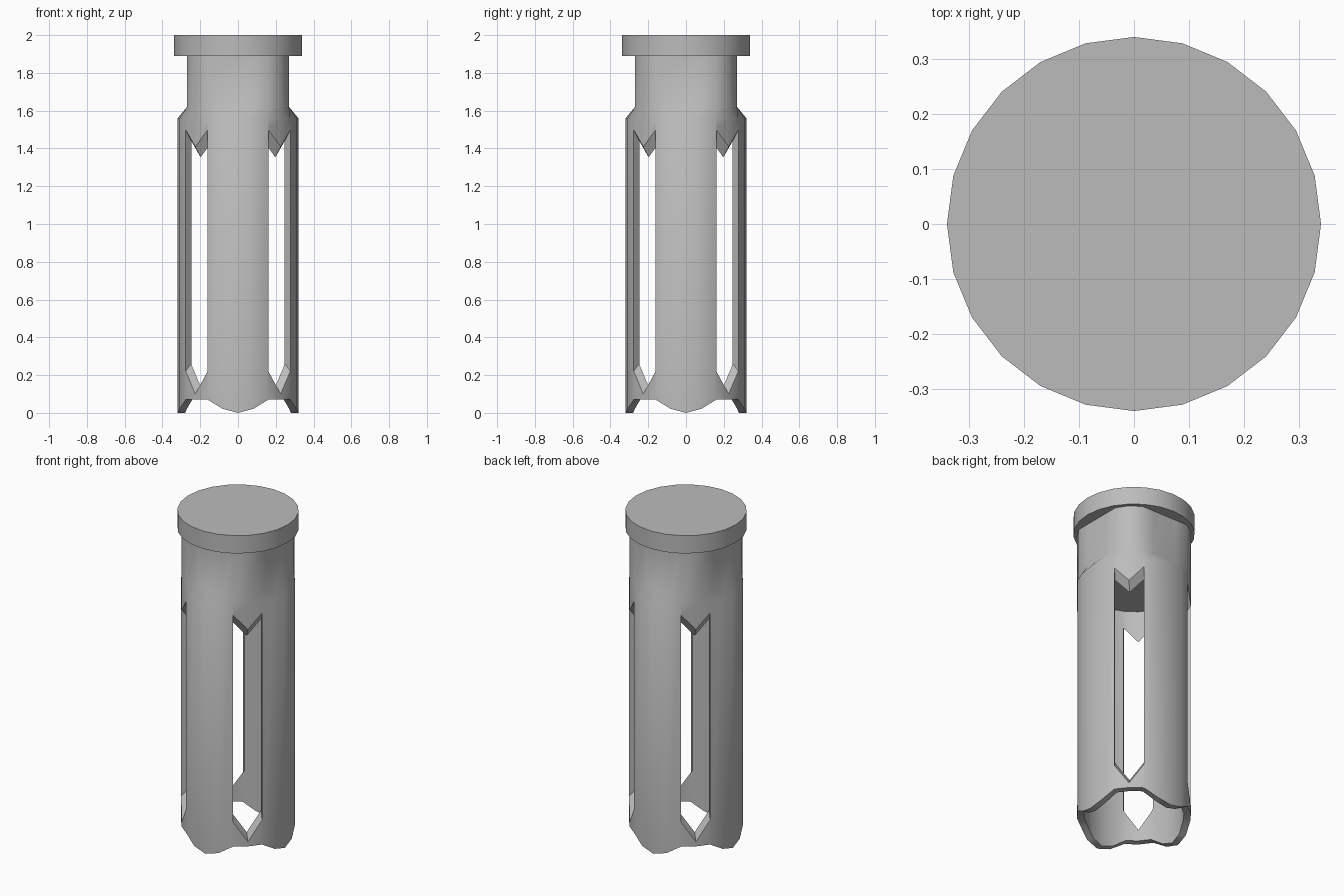
import bpy, bmesh
from math import sin, cos, pi, radians

SIDES = 24
R_BODY, R_BORE, R_CAP, FLAT = 0.32, 0.28, 0.34, 0.27

if "Cube" in bpy.data.objects:
    bpy.data.objects.remove(bpy.data.objects["Cube"])

metal = bpy.data.materials.new("grey metal")
metal.use_nodes = True
metal.diffuse_color = (0.5, 0.5, 0.5, 1)
metal.node_tree.nodes["Principled BSDF"].inputs["Base Color"].default_value = (0.5, 0.5, 0.5, 1)


def loft(name, rings):
    """Skin a list of equal-length point rings and close both ends."""
    bm = bmesh.new()
    loops = [[bm.verts.new(p) for p in ring] for ring in rings]
    n = len(loops[0])
    for a, b in zip(loops, loops[1:]):
        for i in range(n):
            j = (i + 1) % n
            bm.faces.new((a[i], a[j], b[j], b[i]))
    bm.faces.new(loops[0])
    bm.faces.new(loops[-1])
    bmesh.ops.recalc_face_normals(bm, faces=bm.faces)
    mesh = bpy.data.meshes.new(name)
    bm.to_mesh(mesh)
    bm.free()
    mesh.materials.append(metal)
    obj = bpy.data.objects.new(name, mesh)
    bpy.context.collection.objects.link(obj)
    return obj


def circle(radius, z, limit=1.0):
    """Ring of points, optionally clipped square for wrench flats."""
    clip = lambda v: max(-limit, min(limit, v))
    angles = [2 * pi * i / SIDES for i in range(SIDES)]
    return [(clip(radius * cos(a)), clip(radius * sin(a)), z) for a in angles]


def crown(radius):
    """Scalloped bottom ring with four rounded teeth."""
    heights = (0, 0.022, 0.07, 0.07, 0.07, 0.022)
    return [(x, y, heights[i % 6]) for i, (x, y, _) in enumerate(circle(radius, 0))]


# Hollow body: bore ceiling, scalloped rim, outer wall, neck with four flats
body = loft("slotted_body", [
    circle(R_BORE, 1.55), crown(R_BORE), crown(R_BODY),
    circle(R_BODY, 1.56), circle(R_BODY, 1.62, FLAT), circle(R_BODY, 1.92, FLAT)])


# Slots on the diagonals: swallow-tailed top, pointed bottom, narrowing inward
def slot_ring(d, turn):
    half = 0.0825
    top, low = 1.4 * (d - 0.31), 1.0 * (0.31 - d)
    outline = [(-half, 1.5 + top), (-half, 0.22 + low), (0, 0.11 + low),
               (half, 0.22 + low), (half, 1.5 + top), (0, 1.395 + top)]
    c, s = cos(turn), sin(turn)
    return [(d * c - u * s, d * s + u * c, z) for u, z in outline]


for k in range(4):
    turn = radians(45 + 90 * k)
    cutter = loft("slot_cutter", [slot_ring(0.2, turn), slot_ring(0.4, turn)])
    cutter.hide_render = True
    mod = body.modifiers.new("slot", "BOOLEAN")
    mod.operation, mod.solver, mod.object = "DIFFERENCE", "EXACT", cutter
    bpy.context.view_layer.objects.active = body
    bpy.ops.object.modifier_apply(modifier=mod.name)
    bpy.data.objects.remove(cutter)

# Round end cap
cap = loft("end_cap", [circle(R_CAP, 1.89), circle(R_CAP, 2.0)])

# Smooth walls with crisp edges
for obj in (body, cap):
    bpy.ops.object.select_all(action="DESELECT")
    obj.select_set(True)
    bpy.context.view_layer.objects.active = obj
    bpy.ops.object.shade_smooth_by_angle(angle=radians(42))
